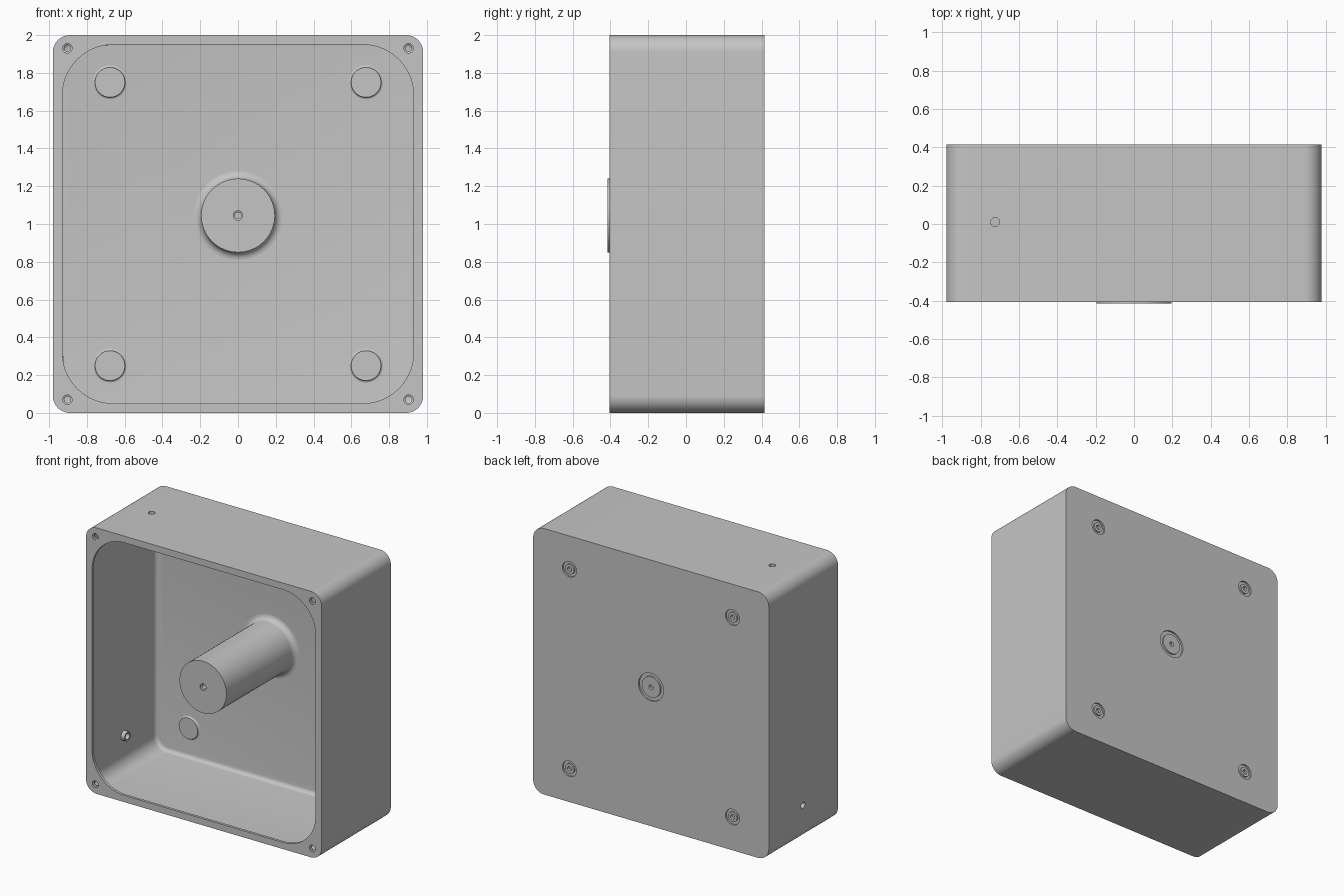
import bpy, bmesh, math
from mathutils import Matrix, Vector

cube = bpy.data.objects.get("Cube")
if cube:
    bpy.data.objects.remove(cube, do_unlink=True)

FRONT, BACK, WALL = -0.406, 0.416, 0.025
INNER = BACK - WALL
HALF_W, MID_Z = 0.98, 1.0

grey = bpy.data.materials.new("plain grey")
grey.use_nodes = True
COLOUR = (0.56, 0.56, 0.56, 1)
grey.diffuse_color = COLOUR
grey.node_tree.nodes["Principled BSDF"].inputs["Base Color"].default_value = COLOUR


def finish(name, bm):
    bmesh.ops.recalc_face_normals(bm, faces=bm.faces)
    mesh = bpy.data.meshes.new(name)
    bm.to_mesh(mesh)
    bm.free()
    mesh.materials.append(grey)
    obj = bpy.data.objects.new(name, mesh)
    bpy.context.collection.objects.link(obj)
    return obj


def rounded_box(name, half_w, half_h, radius, y0, y1, back_fillet=0):
    """Rounded rectangle in xz, extruded along y."""
    bm = bmesh.new()
    steps = 14
    ring = []
    for quarter, (sx, sz) in enumerate(((1, 1), (-1, 1), (-1, -1), (1, -1))):
        for i in range(steps + 1):
            a = (quarter + i / steps) * math.pi / 2
            ring.append(bm.verts.new((sx * (half_w - radius) + radius * math.cos(a), y0,
                                      MID_Z + sz * (half_h - radius) + radius * math.sin(a))))
    face = bm.faces.new(ring)
    new = bmesh.ops.extrude_face_region(bm, geom=[face])["geom"]
    bmesh.ops.translate(bm, verts=[g for g in new if isinstance(g, bmesh.types.BMVert)],
                        vec=(0, y1 - y0, 0))
    if back_fillet:
        edges = [e for e in bm.edges if all(abs(v.co.y - y1) < 1e-5 for v in e.verts)]
        bmesh.ops.bevel(bm, geom=edges, offset=back_fillet, segments=5, profile=0.5,
                        affect='EDGES')
    return finish(name, bm)


def lathe(name, profile, x, z, closed=False, steps=48):
    """Turn a (radius, y) profile around a line parallel to y."""
    bm = bmesh.new()
    verts = [bm.verts.new((r, y, 0)) for r, y in profile]
    pairs = list(zip(verts, verts[1:])) + ([(verts[-1], verts[0])] if closed else [])
    edges = [bm.edges.new(p) for p in pairs]
    bmesh.ops.spin(bm, geom=verts + edges, cent=(0, 0, 0), axis=(0, 1, 0),
                   angle=2 * math.pi, steps=steps)
    bmesh.ops.remove_doubles(bm, verts=bm.verts, dist=1e-5)
    bmesh.ops.translate(bm, verts=bm.verts, vec=(x, 0, z))
    return finish(name, bm)


def rod(name, start, end, radius):
    """Plain cylinder between two points."""
    start, end = Vector(start), Vector(end)
    bm = bmesh.new()
    turn = (end - start).to_track_quat('Z', 'Y').to_matrix().to_4x4()
    bmesh.ops.create_cone(bm, cap_ends=True, segments=28, radius1=radius, radius2=radius,
                          depth=(end - start).length,
                          matrix=Matrix.Translation((start + end) / 2) @ turn)
    return finish(name, bm)


def flare(radius, fillet, y):
    """Quarter-round foot from a cylinder wall out onto the back plate."""
    return [(radius + fillet * (1 - math.cos(a)), y - fillet * (1 - math.sin(a)))
            for a in (math.pi / 2 * i / 6 for i in range(7))]


def smooth(obj):
    bpy.ops.object.select_all(action='DESELECT')
    obj.select_set(True)
    bpy.context.view_layer.objects.active = obj
    bpy.ops.object.shade_smooth_by_angle(angle=math.radians(32))


# Thin-walled case, with a lip around the smaller front opening
case = rounded_box("case", HALF_W, 1.0, 0.09, FRONT, BACK)
tools = [
    ('DIFFERENCE', rounded_box("cavity_cutter", HALF_W - WALL, 1.0 - WALL, 0.1,
                               FRONT + 0.02, INNER, 0.03)),
    ('DIFFERENCE', rounded_box("opening_cutter", 0.93, 0.95, 0.27, FRONT - 0.1, FRONT + 0.1)),
]

corners = [(sx, sz) for sx in (-1, 1) for sz in (-1, 1)]
boss_spots = [(0.678 * sx, MID_Z + 0.75 * sz) for sx, sz in corners]

# Stepped lid screw holes in the front lip
for sx, sz in corners:
    hole = lathe("lid_hole_cutter", [(0, FRONT - 0.05), (0.025, FRONT - 0.05),
                 (0.025, FRONT + 0.008), (0.017, FRONT + 0.012), (0.017, FRONT + 0.05),
                 (0, FRONT + 0.05)], 0.903 * sx, MID_Z + 0.93 * sz, steps=28)
    tools.append(('DIFFERENCE', hole))

# Back holes, each with a shallow ring groove around it
for x, z, inner, outer in [(0, 1.045, 0.077, 0.104)] + [(x, z, 0.037, 0.058) for x, z in boss_spots]:
    tools.append(('DIFFERENCE', rod("back_hole_cutter", (x, BACK + 0.05, z),
                                    (x, BACK - 0.02, z), 0.017)))
    tools.append(('DIFFERENCE', lathe("groove_cutter", [(inner, BACK - 0.012),
                  (outer, BACK - 0.012), (outer, BACK + 0.05), (inner, BACK + 0.05)],
                  x, z, closed=True)))

# Holes through the top and the right side, each with a small collar inside
for name, centre, out in (("top", (-0.725, 0.01, 1.0), Vector((0, 0, 1))),
                          ("side", (0, 0.01, 0.265), Vector((-1, 0, 0)))):
    centre = Vector(centre)
    face = HALF_W if name == "side" else 1.0
    tools.append(('UNION', rod(name + "_collar", centre + out * (face - 0.055),
                               centre + out * (face - 0.012), 0.036)))
    tools.append(('DIFFERENCE', rod(name + "_hole_cutter", centre + out * (face - 0.1),
                                    centre + out * (face + 0.1), 0.023)))

for operation, tool in tools:
    tool.hide_render = True
    mod = case.modifiers.new(tool.name, 'BOOLEAN')
    mod.operation, mod.solver, mod.object = operation, 'EXACT', tool
bpy.context.view_layer.objects.active = case
for mod in list(case.modifiers):
    bpy.ops.object.modifier_apply(modifier=mod.name)
for operation, tool in tools:
    bpy.data.objects.remove(tool, do_unlink=True)
smooth(case)

# Central post with a stepped blind hole in its tip
tip = FRONT - 0.01
smooth(lathe("centre_post", [(0, tip + 0.15), (0.017, tip + 0.15), (0.017, tip + 0.012),
                             (0.025, tip + 0.008), (0.025, tip), (0.195, tip)]
             + flare(0.195, 0.04, INNER) + [(0.235, INNER + 0.003), (0, INNER + 0.003)],
             0, 1.045, steps=64))

# Low bosses on the inside of the back plate
for x, z in boss_spots:
    smooth(lathe("back_boss", [(0, INNER - 0.014), (0.079, INNER - 0.014)]
                 + flare(0.079, 0.012, INNER) + [(0.091, INNER + 0.003), (0, INNER + 0.003)],
                 x, z))
